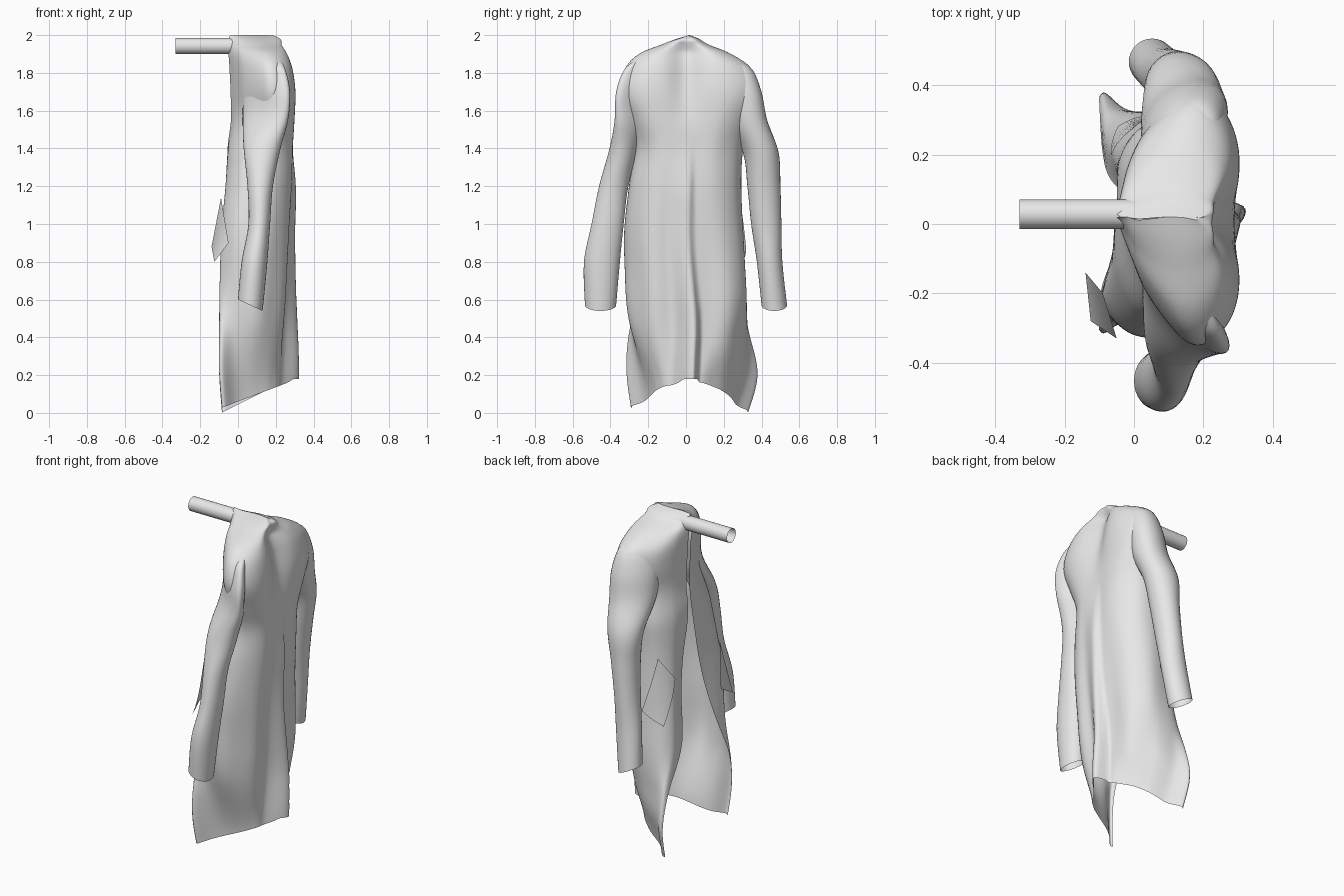
import bpy
import math
from mathutils import Vector

if "Cube" in bpy.data.objects:
    bpy.data.objects.remove(bpy.data.objects["Cube"], do_unlink=True)


def make_material(name, color):
    mat = bpy.data.materials.new(name)
    mat.use_nodes = True
    mat.diffuse_color = color
    mat.node_tree.nodes["Principled BSDF"].inputs["Base Color"].default_value = color
    return mat


cloth = make_material("pale grey", (0.8, 0.8, 0.8, 1))


def smooth(low, high, value):
    t = min(1, max(0, (value - low) / (high - low)))
    return t * t * (3 - 2 * t)


def bump(value, centre, width):
    return math.exp(-((value - centre) / width) ** 2)


def spline(points, steps):
    """Resample control points with a smooth curve passing through them."""
    points = [Vector(p) for p in points]
    last = len(points) - 1
    out = []
    for i in range(last):
        a, b, c, d = (points[min(last, max(0, i + k))] for k in (-1, 0, 1, 2))
        for s in range(steps):
            t = s / steps
            out.append(b + (c - a) * t / 2 + (a * 2 - b * 5 + c * 4 - d) * t ** 2 / 2
                       + (b * 3 - a - c * 3 + d) * t ** 3 / 2)
    return out + [points[-1]]


def build(name, verts, faces):
    mesh = bpy.data.meshes.new(name)
    mesh.from_pydata([tuple(v) for v in verts], [], faces)
    mesh.materials.append(cloth)
    obj = bpy.data.objects.new(name, mesh)
    bpy.context.collection.objects.link(obj)
    mesh.shade_smooth()
    return obj


def loft(name, rings, closed):
    """Skin a list of equally long rings, stacked upward."""
    n = len(rings[0])
    verts = [v for ring in rings for v in ring]
    faces = [(i * n + j, i * n + (j + 1) % n, (i + 1) * n + (j + 1) % n, (i + 1) * n + j)
             for i in range(len(rings) - 1) for j in range(n if closed else n - 1)]
    return build(name, verts, faces)


# Coat body: height, right side, left side, right front edge, left front edge, front, back
body_levels = [
    (0, -.285, .335, -.28, .33, -.085, .23),
    (.2, -.315, .385, -.30, .375, -.10, .235),
    (.4, -.325, .36, -.28, .31, -.105, .24),
    (.65, -.315, .325, -.18, .14, -.115, .25),
    (.95, -.325, .30, -.08, .09, -.11, .265),
    (1.2, -.30, .29, -.02, .07, -.085, .28),
    (1.4, -.27, .30, .02, .05, -.065, .285),
    (1.55, -.30, .33, .02, .045, -.04, .295),
    (1.7, -.35, .38, .02, .045, -.04, .30),
    (1.82, -.325, .35, .02, .045, -.045, .285),
    (1.9, -.25, .24, .015, .04, -.05, .26),
    (1.95, -.13, .12, .015, .035, -.05, .235),
    (1.98, -.05, .07, .018, .03, -.05, .22),
    (2.0, .02, .02, .02, .02, -.04, .18),
]


def half_ring(side, edge, front, back, z, sink):
    """Half a cross-section: narrow rear in the skirt, sunken chest above."""
    d = back - front
    k = 1 - smooth(0, .7, z)
    u = smooth(1.35, 1.65, z)
    cut = sink * u
    roll = .05 * bump(z, .95, .35)
    return [(front + roll, edge),
            (front + d * (.06 + .04 * cut), edge + (side - edge) * (.55 - .25 * cut)),
            (front + d * .25, side * (.95 - .15 * k - .35 * cut)),
            (front + d * .57, side * (1 - .34 * k - .03 * cut)),
            (back - d * .18, side * (.86 - .36 * k + .07 * u)),
            (back, side * (.5 - .2 * k + .1 * u))]


def drape(x, y, z):
    """Add the back pleat, the shoulder blade hollow and the uneven hem."""
    rear = smooth(.1, .2, x)
    skirt = 1 - smooth(1.1, 1.5, z)
    crease = .015 + .03 * (1 - smooth(.3, 1, z))
    fold = smooth(crease - .13, crease, y) * (1 - smooth(crease, crease + .035, y))
    depth = .03 + .055 * (1 - smooth(0, 1.1, z))
    wave = .008 * math.sin(y * 30 + 1) * (1 - smooth(.5, 1.4, z))
    hollow = .045 * bump(y, 0, .08) * smooth(1.45, 1.8, z) * (1 - smooth(1.9, 1.98, z))
    x2 = x + rear * (skirt * (depth * fold + wave) - hollow)
    y2 = y + .006 * math.sin(x * 22 + z * 5) * (1 - smooth(.5, 1.4, z))
    side = smooth(-.05, .05, y)
    hem = min(.18, .06 + .38 * x2 + side * (.12 * x2 - .015))
    return Vector((x2, y2, max(0, z + hem * max(0, 1 - z / .6))))


body_rings = []
for z, right, left, right_edge, left_edge, front, back in spline(body_levels, 6):
    outline = half_ring(right, right_edge, front, back, z, 1)
    outline += [(back, (right + left) / 2)]
    left_front = front + .03 * bump(z, .95, .35)
    outline += reversed(half_ring(left, left_edge, left_front, back, z, .6))
    body_rings.append([drape(p.x, p.y, z) for p in spline(outline, 12)])
coat_body = loft("coat_body", body_rings, False)

# Sleeves: height, outer side, inner side, front, back
sleeves = {
    "right_sleeve": [(.57, -.535, -.37, 0, .13), (.8, -.54, -.35, .02, .155),
                     (1, -.50, -.33, .055, .17), (1.2, -.46, -.305, .05, .185),
                     (1.4, -.405, -.25, .03, .225), (1.55, -.378, -.17, .025, .265),
                     (1.7, -.37, -.13, .03, .275), (1.82, -.325, -.12, .06, .25),
                     (1.87, -.26, -.14, .09, .22)],
    "left_sleeve": [(.57, .535, .40, -.015, .12), (.8, .51, .375, .005, .155),
                    (1, .505, .345, .03, .175), (1.2, .50, .325, .04, .205),
                    (1.38, .49, .30, .03, .24), (1.55, .43, .20, .02, .265),
                    (1.7, .40, .16, .025, .27), (1.82, .35, .14, .05, .25),
                    (1.87, .27, .16, .08, .22)],
}
for name, levels in sleeves.items():
    # The shoulder section leans, so its outer side sits further back
    lean = -.95 if name == "right_sleeve" else .3
    rings = []
    for z, outer, inner, front, back in spline(levels, 6):
        cx, cy = (front + back) / 2, (outer + inner) / 2
        rx, ry = (back - front) / 2, abs(outer - inner) / 2
        phase = lean * smooth(1.3, 1.65, z)
        ring = []
        for k in range(32):
            a = math.tau * k / 32
            tilt = -.03 * math.cos(a) * (1 - smooth(.57, .9, z))
            ring.append(Vector((cx + rx * math.cos(a), cy + ry * math.sin(a + phase), z + tilt)))
        rings.append(ring)
    loft(name, rings, True)


# Pockets: four-cornered patches
def patch(name, a, b, c, d, steps=10):
    a, b, c, d = (Vector(p) for p in (a, b, c, d))
    rows = []
    for i in range(steps + 1):
        t = i / steps
        start, end = a.lerp(d, t), b.lerp(c, t)
        rows.append([start.lerp(end, j / steps) for j in range(steps + 1)])
    return loft(name, rows, False)


left_pocket = patch("left_pocket", (.08, .31, .86), (-.035, .27, .78),
                    (-.087, .2, 1.05), (-.018, .3, 1.19))
wrap = left_pocket.modifiers.new("lie_on_coat", "SHRINKWRAP")
wrap.target = coat_body
wrap.wrap_mode = "ABOVE_SURFACE"
wrap.offset = .012
patch("right_pocket", (-.125, -.28, .8), (-.05, -.33, .9),
      (-.09, -.2, 1.14), (-.14, -.14, .88))

# Peg the coat hangs from
radius = .043
peg_rings = []
for x in (.12, -.33):
    peg_rings.append([Vector((x, .028 + radius * math.cos(math.tau * k / 32),
                              1.942 - radius * math.sin(math.tau * k / 32))) for k in range(32)])
loft("peg", peg_rings, True)
